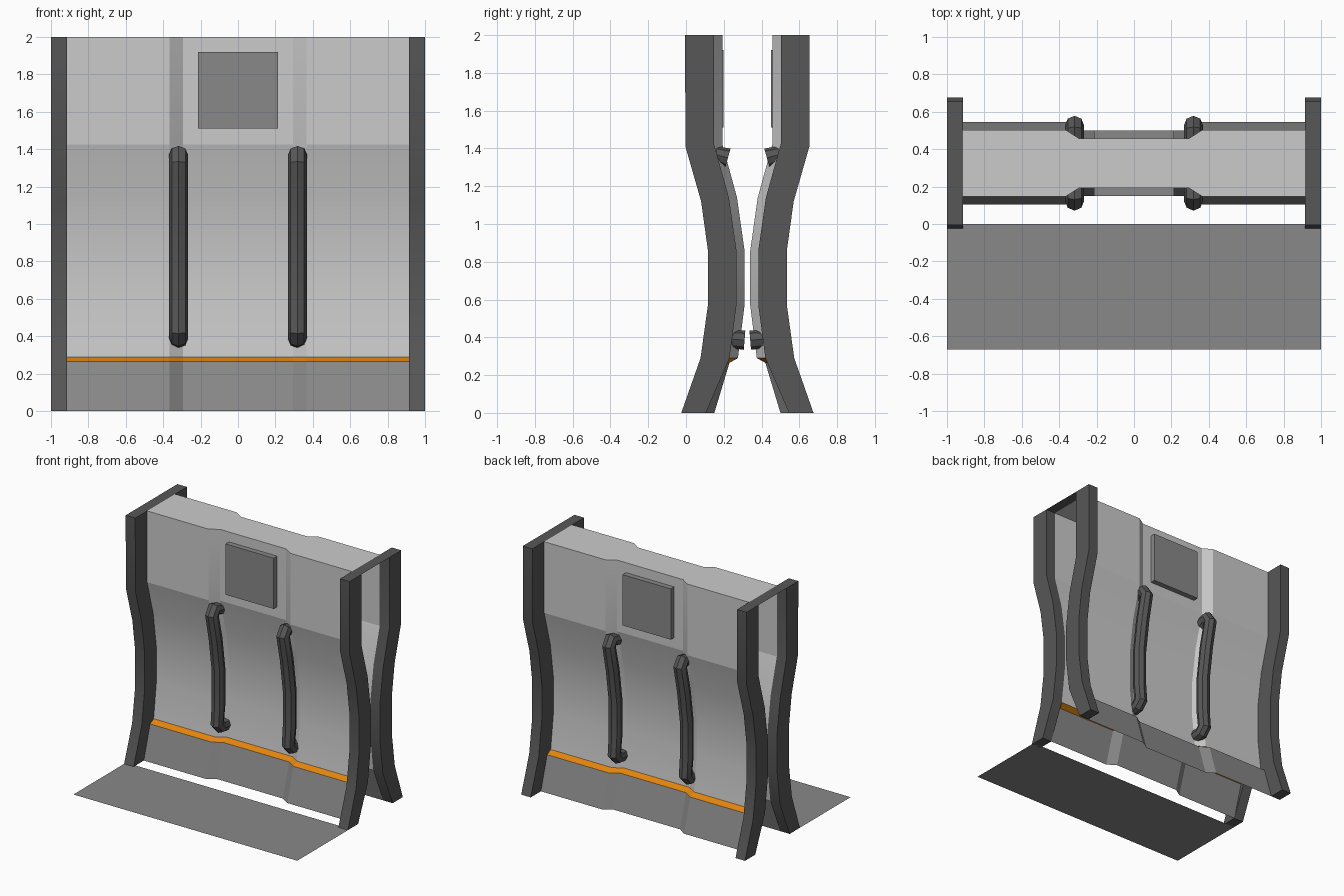
import bpy, bmesh, math
from mathutils import Vector

if "Cube" in bpy.data.objects:
    bpy.data.objects.remove(bpy.data.objects["Cube"])

YC = 0.325  # mirror plane between the front and back walls


def mat(name, r, g, b):
    m = bpy.data.materials.new(name)
    m.diffuse_color = (r, g, b, 1)
    m.use_nodes = True
    m.node_tree.nodes["Principled BSDF"].inputs["Base Color"].default_value = m.diffuse_color
    return m


LIGHT = mat("light grey", 0.60, 0.60, 0.60)
MID = mat("mid grey", 0.25, 0.25, 0.25)
DARK = mat("dark grey", 0.095, 0.095, 0.095)
ORANGE = mat("orange", 0.76, 0.23, 0.004)


def flip(y, back):
    return 2 * YC - y if back else y


def finish(bm, name, mats, recalc=True, smooth=None):
    if recalc:
        bmesh.ops.recalc_face_normals(bm, faces=bm.faces)
    me = bpy.data.meshes.new(name)
    bm.to_mesh(me)
    bm.free()
    ob = bpy.data.objects.new(name, me)
    bpy.context.collection.objects.link(ob)
    for m in mats:
        me.materials.append(m)
    if smooth:
        bpy.ops.object.select_all(action='DESELECT')
        ob.select_set(True)
        bpy.context.view_layer.objects.active = ob
        bpy.ops.object.shade_smooth_by_angle(angle=math.radians(smooth))
    return ob


# wall shell: profile up the front, over the top, down the back
prof = [(0.105, 0), (0.185, 0.265), (0.23, 0.29), (0.265, 0.57),
        (0.265, 0.86), (0.225, 1.14), (0.147, 1.425), (0.147, 2)]
xs = [(-0.915, 0), (-0.365, 0), (-0.295, 0.045),
      (0.295, 0.045), (0.365, 0), (0.915, 0)]
rows = [(p, False) for p in prof] + [(p, True) for p in reversed(prof)]
bm = bmesh.new()
grid = [[bm.verts.new((x, flip(y + d, back), z)) for x, d in xs]
        for (y, z), back in rows]
n = len(rows)
for j in range(n - 1):
    k = min(j, n - 2 - j)
    for i in range(len(xs) - 1):
        f = bm.faces.new((grid[j][i], grid[j][i + 1],
                          grid[j + 1][i + 1], grid[j + 1][i]))
        f.material_index = 1 if k == 0 else 2 if k == 1 else 0
finish(bm, "wall_shell", [LIGHT, MID, ORANGE], recalc=False, smooth=13)

# end frames: two curved posts joined by a thin top plate
outer = [(-0.025, 0), (0.077, 0.29), (0.116, 0.57), (0.116, 0.86),
         (0.08, 1.12), (-0.003, 1.41), (-0.005, 2)]
inner = [(0.105, 0), (0.23, 0.29), (0.267, 0.57), (0.267, 0.86),
         (0.227, 1.14), (0.148, 1.425), (0.148, 2)]
for side, s in (("left", -1), ("right", 1)):
    bm = bmesh.new()
    for back in (False, True):
        g = [[bm.verts.new((s * x, flip(y, back), z))
              for x, (y, z) in ((1, o), (0.915, o), (0.915, i), (1, i))]
             for o, i in zip(outer, inner)]
        for a, b in zip(g, g[1:]):
            for q in range(4):
                r = (q + 1) % 4
                bm.faces.new((a[q], a[r], b[r], b[q]))
        bm.faces.new(g[0])
        bm.faces.new(g[-1])
    bmesh.ops.recalc_face_normals(bm, faces=bm.faces)
    lo, hi = sorted((s * 0.915, s))
    bm.faces.new([bm.verts.new((x, y, 2)) for x, y in
                  ((lo, 0.148), (hi, 0.148), (hi, 0.502), (lo, 0.502))])
    finish(bm, side + "_end_frame", [DARK], recalc=False, smooth=20)


# bent tube handles, following the wall curve
def handle(name, x, back, path, r=0.051, sides=8):
    bm = bmesh.new()
    pts = [Vector(p) for p in path]
    rings = []
    for i, p in enumerate(pts):
        d0 = (p - pts[max(i - 1, 0)]).normalized()
        d1 = (pts[min(i + 1, len(pts) - 1)] - p).normalized()
        t = (d0 + d1).normalized()
        nrm = Vector((-t.y, t.x))
        ring = []
        for k in range(sides):
            a = math.tau * k / sides
            q = p + nrm * r * math.sin(a)
            ring.append(bm.verts.new((x + r * math.cos(a), flip(q.x, back), q.y)))
        rings.append(ring)
    for a, b in zip(rings, rings[1:]):
        for k in range(sides):
            m = (k + 1) % sides
            bm.faces.new((a[k], a[m], b[m], b[k]))
    bm.faces.new(rings[0])
    bm.faces.new(rings[-1])
    finish(bm, name, [DARK], smooth=35)


path = [(0.222, 1.35), (0.15, 1.37), (0.122, 1.325), (0.168, 1.12),
        (0.205, 0.86), (0.205, 0.57), (0.19, 0.43), (0.225, 0.392), (0.31, 0.385)]
for back in (False, True):
    w = "back" if back else "front"
    for side, s in (("left", -1), ("right", 1)):
        handle(f"{w}_{side}_handle", s * 0.318, back, path)

    # raised panel plate with a slight taper
    bm = bmesh.new()
    bmesh.ops.create_cube(bm, size=1)
    for v in bm.verts:
        v.co = (v.co.x * 0.43, flip(0.174 + v.co.y * 0.05, back), 1.715 + v.co.z * 0.41)
    finish(bm, w + "_panel_plate", [MID])

# floor sheet in front of the wall
bm = bmesh.new()
bm.faces.new([bm.verts.new(c) for c in
              ((-1, -0.672, 0), (1, -0.672, 0), (1, 0, 0), (-1, 0, 0))])
finish(bm, "floor_sheet", [MID], recalc=False)
